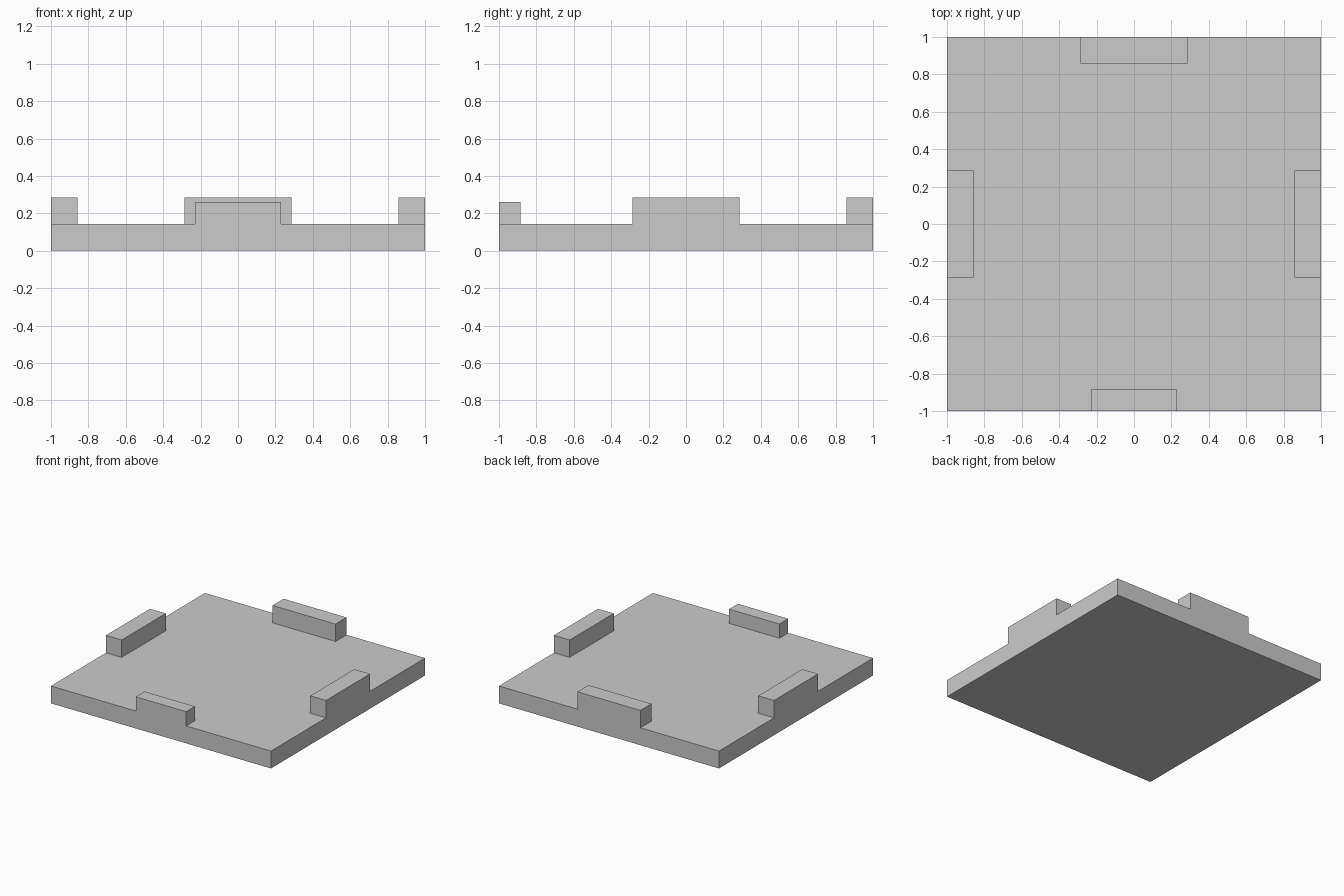
import bpy

if "Cube" in bpy.data.objects:
    bpy.data.objects.remove(bpy.data.objects["Cube"])

PLATE_H = 0.143


def box(name, x, y, z):
    """Box from (min, max) ranges on each axis."""
    bpy.ops.mesh.primitive_cube_add(size=1, location=[sum(r) / 2 for r in (x, y, z)])
    ob = bpy.context.object
    ob.name = name
    ob.scale = [r[1] - r[0] for r in (x, y, z)]
    bpy.ops.object.transform_apply(location=True, rotation=False, scale=True)
    return ob


# Square base plate
plate = box("base_plate", (-1, 1), (-1, 1), (0, PLATE_H))

# Raised edge tabs, sunk into the plate; the front one is smaller
top, inner, half = 0.286, 0.857, 0.286
sink = PLATE_H / 2
tabs = [
    box("left_tab", (-1, -inner), (-half, half), (sink, top)),
    box("right_tab", (inner, 1), (-half, half), (sink, top)),
    box("back_tab", (-half, half), (inner, 1), (sink, top)),
    box("front_tab", (-0.229, 0.229), (-1, -0.886), (sink, 0.26)),
]

# Fuse the tabs with the plate so their outer faces run flush
for tab in tabs:
    mod = plate.modifiers.new("join_" + tab.name, 'BOOLEAN')
    mod.operation = 'UNION'
    mod.solver = 'EXACT'
    mod.object = tab
    tab.hide_render = True
    tab.display_type = 'WIRE'
